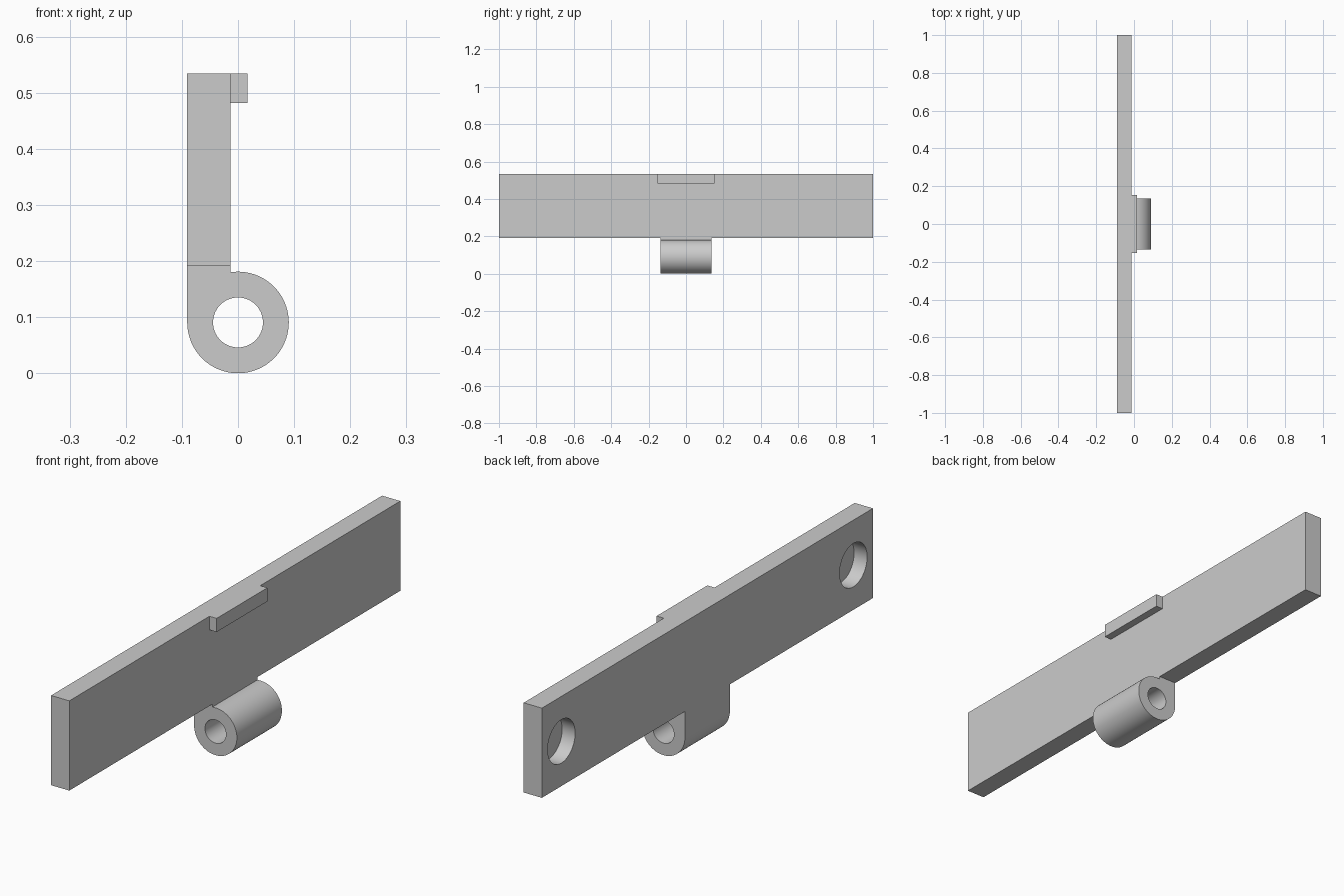
import bpy, bmesh
from math import sin, cos, pi, acos

cube = bpy.data.objects.get("Cube")
if cube:
    bpy.data.objects.remove(cube, do_unlink=True)

grey = bpy.data.materials.new("plain grey")
grey.use_nodes = True
colour = (0.6, 0.6, 0.6, 1)
grey.diffuse_color = colour
grey.node_tree.nodes["Principled BSDF"].inputs["Base Color"].default_value = colour

R, BORE = 0.0905, 0.0445            # knuckle and pin hole radii
BACK, FACE = -R, -0.0135            # the two broad sides of the plate
LOW, TOP = 0.191, 0.534


def extrude(name, profile, half_length):
    """Prism along y from an (x, z) outline."""
    bm = bmesh.new()
    face = bm.faces.new([bm.verts.new((x, -half_length, z)) for x, z in profile])
    new = bmesh.ops.extrude_face_region(bm, geom=[face])["geom"]
    verts = [v for v in new if isinstance(v, bmesh.types.BMVert)]
    bmesh.ops.translate(bm, vec=(0, 2 * half_length, 0), verts=verts)
    bmesh.ops.recalc_face_normals(bm, faces=bm.faces[:])
    mesh = bpy.data.meshes.new(name)
    bm.to_mesh(mesh)
    bm.free()
    mesh.materials.append(grey)
    obj = bpy.data.objects.new(name, mesh)
    bpy.context.collection.objects.link(obj)
    return obj


def block(name, x0, x1, z0, z1, half_length):
    return extrude(name, [(x0, z0), (x1, z0), (x1, z1), (x0, z1)], half_length)


def drill(target, name, radius, depth, location, rotation):
    """Cut a round hole with a hidden cylinder."""
    bpy.ops.mesh.primitive_cylinder_add(vertices=64, radius=radius, depth=depth,
                                        location=location, rotation=rotation)
    cutter = bpy.context.object
    cutter.name = name
    cutter.data.materials.append(grey)
    cutter.hide_render = True
    mod = target.modifiers.new(name, 'BOOLEAN')
    mod.operation, mod.solver, mod.object = 'DIFFERENCE', 'EXACT', cutter
    bpy.context.view_layer.objects.active = target
    bpy.ops.object.modifier_apply(modifier=mod.name)
    bpy.data.objects.remove(cutter, do_unlink=True)


# Long plate with a blind round recess near each end of its back
plate = block("plate", BACK, FACE, LOW, TOP, 1)
for side in (-1, 1):
    drill(plate, "recess_cutter", 0.083, 0.11, (BACK, side * 0.882, 0.362), (0, pi / 2, 0))

# Small lip along the top edge
lip = block("lip", FACE, 0.017, 0.482, TOP, 0.153)

# Knuckle: a barrel flowing into a straight web under the plate
start, end, steps = pi, 2 * pi + acos(FACE / R), 72
angles = [start + (end - start) * i / steps for i in range(steps + 1)]
outline = [(FACE, LOW), (BACK, LOW)] + [(R * cos(a), R + R * sin(a)) for a in angles]
knuckle = extrude("knuckle", outline, 0.136)
drill(knuckle, "bore_cutter", BORE, 1, (0, 0, R), (pi / 2, 0, 0))

# Smooth the round walls, keep the corners crisp
for obj in (plate, lip, knuckle):
    bpy.ops.object.select_all(action='DESELECT')
    obj.select_set(True)
    bpy.context.view_layer.objects.active = obj
    bpy.ops.object.shade_smooth_by_angle(angle=pi / 6)
